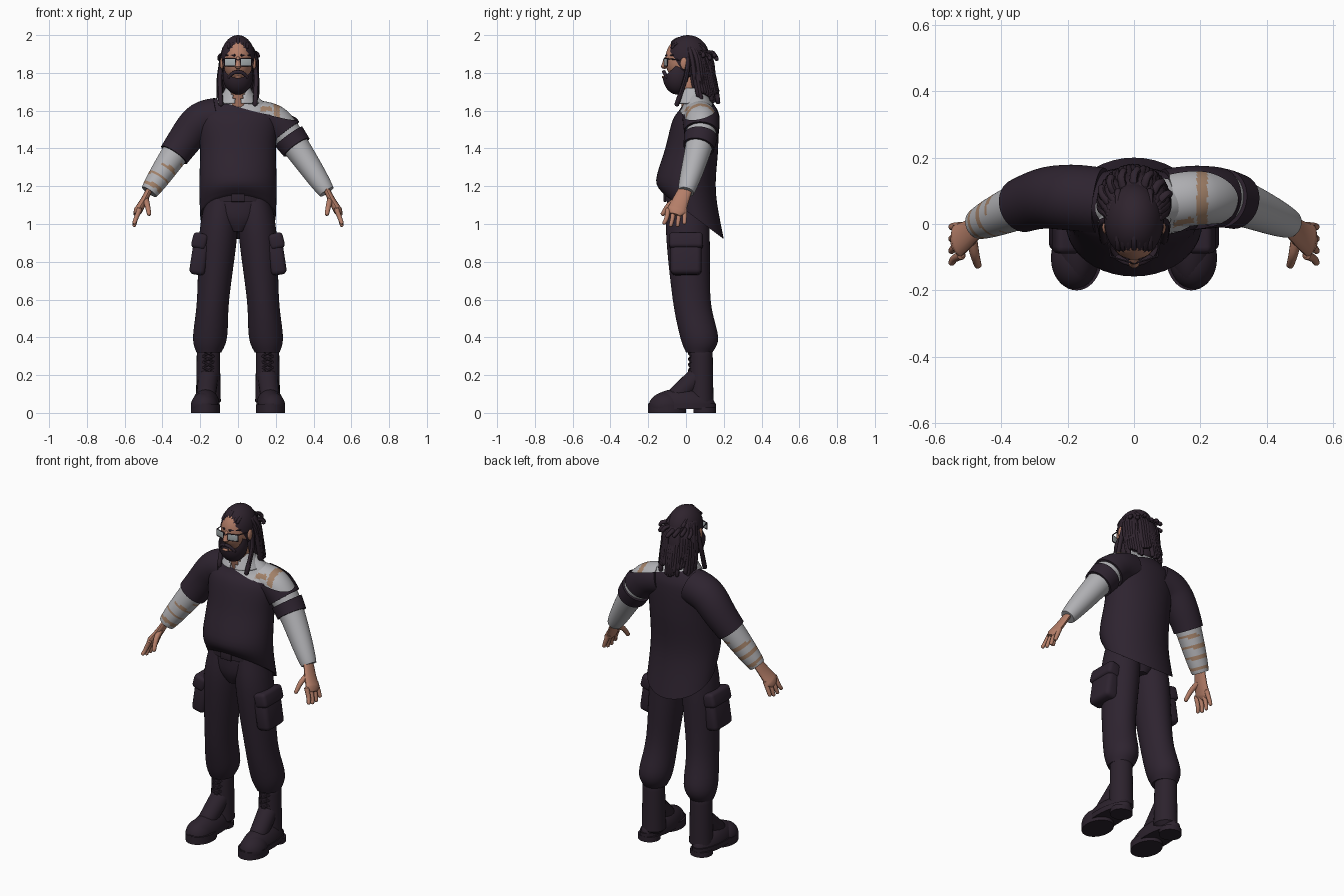
import bpy, bmesh, math, random
from mathutils import Vector, Matrix

if "Cube" in bpy.data.objects:
    bpy.data.objects.remove(bpy.data.objects["Cube"])
random.seed(4)


def material(name, red, green, blue):
    mat = bpy.data.materials.new(name)
    mat.use_nodes = True
    mat.diffuse_color = (red, green, blue, 1)
    mat.node_tree.nodes["Principled BSDF"].inputs["Base Color"].default_value = mat.diffuse_color
    return mat


CLOTH = material("dark plum cloth", .027, .017, .029)
HAIR = material("dark hair", .028, .017, .027)
LEATHER = material("dark boot leather", .025, .016, .026)
WHITE = material("off white shirt", .44, .44, .46)
SKIN = material("skin", .46, .21, .14)
TAN = material("tan cloth", .36, .22, .14)
LENS = material("pale lens", .38, .42, .43)


def spline(rows, steps):
    """Catmull-Rom interpolation through rows of numbers."""
    out = []
    last = len(rows) - 1
    for i in range(last):
        before, start, end, after = (rows[max(0, min(last, i + k))] for k in (-1, 0, 1, 2))
        for step in range(steps):
            t = step / steps
            out.append([b + t / 2 * (c - a + t * (2 * a - 5 * b + 4 * c - d + t * (3 * (b - c) + d - a)))
                        for a, b, c, d in zip(before, start, end, after)])
    return out + [list(rows[last])]


def circle(n):
    return [(math.cos(math.tau * i / n), math.sin(math.tau * i / n)) for i in range(n)]


def bridge(bm, rings, caps=True):
    """Skin a row of equal rings of points."""
    loops = [[bm.verts.new(point) for point in ring] for ring in rings]
    for low, high in zip(loops, loops[1:]):
        for i in range(len(low)):
            bm.faces.new((low[i - 1], low[i], high[i], high[i - 1]))
    if caps:
        bm.faces.new(loops[0])
        bm.faces.new(loops[-1])


def loft(bm, rows, x=0, lean=0, n=40, steps=5, caps=True):
    """Stacked ellipses given as height, depth, half width, half depth, tilt."""
    rings = []
    for z, y, wide, deep, tilt in spline([(*row, 0)[:5] for row in rows], steps):
        rings.append([(x + lean * z + wide * c, y + deep * s, z + tilt * deep * s) for c, s in circle(n)])
    bridge(bm, rings, caps)


def sweep(bm, centres, radii, n, flat=1):
    """Round section carried along a path without twist."""
    rings, side = [], None
    last = len(centres) - 1
    for i, (centre, radius) in enumerate(zip(centres, radii)):
        along = (centres[min(i + 1, last)] - centres[max(i - 1, 0)]).normalized()
        if side is None:
            side = along.cross(Vector((1, 0, 0) if abs(along.y) > .9 else (0, 1, 0)))
        side = (side - along * side.dot(along)).normalized()
        other = along.cross(side)
        rings.append([centre + radius * (side * flat * c + other * s) for c, s in circle(n)])
    bridge(bm, rings)


def tube(bm, points, start, end, n=10, flat=1):
    """Tapered tube with softened ends."""
    path = [Vector(p) for p in spline(points, 4)]
    radii = [start + (end - start) * i / (len(path) - 1) for i in range(len(path))]
    head = path[0] + (path[0] - path[1]).normalized() * start / 2
    tail = path[-1] + (path[-1] - path[-2]).normalized() * end / 2
    sweep(bm, [head, *path, tail], [start / 2, *radii, end / 2], n, flat)


def ellipsoid(bm, centre, radii):
    bmesh.ops.create_uvsphere(bm, u_segments=32, v_segments=20, radius=1,
                              matrix=Matrix.Translation(centre) @ Matrix.Diagonal((*radii, 1)))


def box(bm, centre, size, axis="Z", angle=0, bevel=.002):
    place = Matrix.Translation(centre) @ Matrix.Rotation(angle, 4, axis) @ Matrix.Diagonal((*size, 1))
    made = bmesh.ops.create_cube(bm, size=1, matrix=place)["verts"]
    edges = list({edge for vert in made for edge in vert.link_edges})
    bmesh.ops.bevel(bm, geom=edges, offset=bevel, segments=3, affect="EDGES", profile=.5)


def cut(bm, point, normal):
    """Remove everything on the side the normal points to."""
    bmesh.ops.bisect_plane(bm, geom=bm.verts[:] + bm.edges[:] + bm.faces[:],
                           plane_co=point, plane_no=normal, clear_outer=True)


def part(name, bm, mats, rule=None, mirror=False):
    bmesh.ops.recalc_face_normals(bm, faces=bm.faces)
    for face in bm.faces:
        face.smooth = True
        if rule:
            face.material_index = int(rule(face.calc_center_median()))
    mesh = bpy.data.meshes.new(name)
    bm.to_mesh(mesh)
    bm.free()
    for mat in mats:
        mesh.materials.append(mat)
    mesh.set_sharp_from_angle(angle=math.radians(45))
    ob = bpy.data.objects.new(name, mesh)
    bpy.context.collection.objects.link(ob)
    if mirror:
        ob.modifiers.new("mirror", "MIRROR")
    return ob


def build(name, mat, maker, *args, mirror=False, **options):
    bm = bmesh.new()
    maker(bm, *args, **options)
    return part(name, bm, [mat], mirror=mirror)


# Both arms share one path from shoulder to wrist
ARM = spline([(.1, .07, 1.57), (.2, .08, 1.54), (.3, .07, 1.42), (.47, 0, 1.17)], 30)


def arm(bm, side, start, end, ease):
    last = len(ARM) - 1
    span = range(round(start * last), round(end * last) + 1)
    sweep(bm, [Vector((side * ARM[i][0], *ARM[i][1:])) for i in span],
          [.085 - .043 * (i / last) ** 3 + ease for i in span], 64)


# Sweater with long back tail and one bare shoulder
TORSO = [(1.04, .04, .2, .16, -.75), (1.2, 0, .205, .158, -.2), (1.4, .03, .2, .14),
         (1.55, .05, .21, .12), (1.62, .065, .175, .09), (1.7, .05, .07, .055)]
bm = bmesh.new()
loft(bm, TORSO)
arm(bm, -1, 0, .74, .015)
arm(bm, 1, 0, .52, .012)
cut(bm, (0, .05, 1.635), (.27, -.2, 1))
part("sweater", bm, [CLOTH])


# Undershirt with torn shoulder and long left sleeve
def torn(c):
    strip = abs(c.x - .205) < .016 and c.y > 0
    tear = c.y < .02 and abs(c.x - .15) < .03 and abs(c.z - 1.61) < .012
    return c.z > 1.56 and (strip or tear)


bm = bmesh.new()
loft(bm, [(z, y, wide * .95, deep * .94) for z, y, wide, deep in TORSO[2:]], n=128, steps=16)
arm(bm, 1, 0, 1, 0)
part("undershirt", bm, [WHITE, TAN], torn)
build("sleeve_band", CLOTH, arm, 1, .58, .69, .012)

# Right forearm crossed by tan wraps
bm = bmesh.new()
arm(bm, -1, .6, 1, .004)
part("wrapped_forearm", bm, [WHITE, TAN],
     lambda c: c.z < 1.32 and (.5 * c.x + .8 * c.z + .3 * c.y) % .06 < .018)

# Hands
build("palm", SKIN, tube, [(.465, 0, 1.19), (.5, -.03, 1.12), (.53, -.05, 1.07)],
      .035, .052, n=16, flat=.45, mirror=True)
bm = bmesh.new()
for i in range(4):
    y, tip = -.007 - .029 * i, .985 + .012 * abs(i - 1.5)
    tube(bm, [(.52, y, 1.08), (.54, y * 1.1, 1.03), (.55, y * 1.25, tip)], .014, .01)
tube(bm, [(.49, -.04, 1.13), (.48, -.09, 1.1), (.47, -.125, 1.05)], .018, .011)
part("fingers", bm, [SKIN], mirror=True)

# Trousers, belt and cargo pockets
build("hips", CLOTH, loft, [(.96, .01, .05, .08), (1.04, .01, .15, .11), (1.18, .01, .16, .11)])
build("trouser_leg", CLOTH, loft,
      [(1.14, .01, .08, .1), (.95, .01, .1, .115), (.6, .03, .085, .1), (.4, .07, .09, .1), (.32, .07, .066, .07)],
      x=.18, lean=-.08, mirror=True)
build("belt", LEATHER, loft, [(z, .01, .175, .122) for z in (1.12, 1.165)])
build("buckle", LEATHER, box, (0, -.112, 1.14), (.07, .012, .045))
bm = bmesh.new()
box(bm, (.205, 0, .82), (.085, .165, .18), "Y", -.15, bevel=.025)
box(bm, (.203, 0, .91), (.08, .178, .085), "Y", -.25, bevel=.02)
part("cargo_pocket", bm, [CLOTH], mirror=True)

# Boots with heeled soles and crossed laces
bm = bmesh.new()
ellipsoid(bm, (.17, -.02, .04), (.073, .175, .09))
ellipsoid(bm, (.178, -.105, .035), (.072, .092, .075))
cut(bm, (0, 0, .02), (0, 0, -1))
tube(bm, [(.157, .08, .06), (.157, .08, .36)], .066, .06, n=24)
tube(bm, [(.157, .07, .2), (.17, -.06, .08)], .055, .05, n=20)
part("boot", bm, [LEATHER], mirror=True)
bm = bmesh.new()
for low, high, y, wide, deep in ((.02, .05, -.02, .074, .18), (0, .045, -.1, .077, .1), (0, .03, .1, .062, .06)):
    loft(bm, [(low, y, wide, deep), (high, y, wide, deep)], x=.173)
part("boot_sole", bm, [LEATHER], mirror=True)
bm = bmesh.new()
for i in range(5):
    for side in (-.03, .03):
        z = .18 + .03 * i
        tube(bm, [(.157 - side, .03, z), (.157, .016, z + .015), (.157 + side, .03, z + .03)], .006, .006, n=6)
part("laces", bm, [LEATHER], mirror=True)

# Head, neck, nose and ears
bm = bmesh.new()
ellipsoid(bm, (0, -.01, 1.87), (.08, .1, .12))
tube(bm, [(0, .04, 1.6), (0, 0, 1.77)], .055, .055, n=24)
tube(bm, [(0, -.105, 1.88), (0, -.117, 1.83)], .01, .017)
part("head", bm, [SKIN])
build("ear", SKIN, ellipsoid, (.086, -.01, 1.85), (.01, .02, .032), mirror=True)

# Shirt collar, open at the throat
bm = bmesh.new()
loft(bm, [(1.64, .035, .115, .095), (1.685, .035, .085, .075), (1.72, .04, .066, .065)], caps=False)
centres = [(face, face.calc_center_median()) for face in bm.faces]
throat = [face for face, c in centres if c.y < 0 and abs(c.x) < .01 + .5 * (c.z - 1.64)]
bmesh.ops.delete(bm, geom=throat, context="FACES")
part("collar", bm, [WHITE]).modifiers.new("thickness", "SOLIDIFY").thickness = .008

# Beard, moustache, lip and brows
bm = bmesh.new()
ellipsoid(bm, (0, -.045, 1.785), (.081, .078, .1))
cut(bm, (0, -.11, 1.785), (0, -.9, 1))
part("beard", bm, [HAIR])
build("moustache", HAIR, tube, [(0, -.117, 1.805), (.025, -.114, 1.8), (.05, -.1, 1.775)], .01, .009, mirror=True)
build("lower_lip", SKIN, ellipsoid, (0, -.12, 1.778), (.02, .008, .007))
build("brow", HAIR, tube, [(.016, -.106, 1.893), (.065, -.068, 1.893)], .006, .004, mirror=True)

# Glasses, wrapped slightly round the face
build("lens", LENS, box, (.042, -.106, 1.856), (.056, .005, .036), angle=.3, mirror=True)
bm = bmesh.new()
inner, outer = Vector((.014, -.115, 1.837)), Vector((.07, -.098, 1.837))
rise = Vector((0, 0, .038))
bridge_end, hinge, ear_end = Vector((0, -.119, 1.866)), outer + rise, Vector((.088, 0, 1.865))
for start, end in ((inner, outer), (inner + rise, hinge), (inner, inner + rise), (outer, hinge),
                   (bridge_end, inner + rise), (hinge, ear_end)):
    tube(bm, [start, end], .003, .003, n=6)
part("glasses_frame", bm, [LEATHER], mirror=True)

# Hair cap and the mass behind the neck
bm = bmesh.new()
ellipsoid(bm, (0, .01, 1.88), (.09, .115, .12))
cut(bm, (0, -.1, 1.94), (0, -1.6, -1))
part("hair_cap", bm, [HAIR])
build("hair_back", HAIR, ellipsoid, (0, .08, 1.79), (.085, .07, .15))


# Hanging locks fanned around the back, with short curls between
def fan(angle, reach, back, z):
    return reach * math.sin(angle), back + reach * math.cos(angle), z


bm = bmesh.new()
count = 27
for i in range(count):
    angle = 1.6 * (2 * i / (count - 1) - 1)
    stray = random.uniform(-.012, .012)
    tube(bm, [fan(angle, .07, .02, 1.93), fan(angle, .09 + stray, .035, 1.87), fan(angle, .1, .05, 1.77),
              fan(angle + 4 * stray, .1, .07, 1.67 + 3 * stray)], .014, .012, n=8)
    if i % 3 == 1 and abs(angle) < 1.3:
        tube(bm, [fan(angle, .07, .02, 1.9), fan(angle, .105, .04, 1.9 + stray),
                  fan(angle + .1, .115, .05, 1.88 + stray)], .013, .011, n=8)
for side in (-1, 1):
    tube(bm, [(.08 * side, .01, 1.88), (.097 * side, 0, 1.78), (.09 * side, -.05, 1.63)], .012, .013, n=8)
# Combed rows over the crown
for i in range(-3, 4):
    x, drop = .016 * i, .008 * abs(i)
    tube(bm, [(x, -.075, 1.957 - drop), (x, -.04, 1.98 - drop), (x, .05, 1.98 - drop), (x, .1, 1.92)], .008, .011, n=8)
part("hair_locks", bm, [HAIR])
